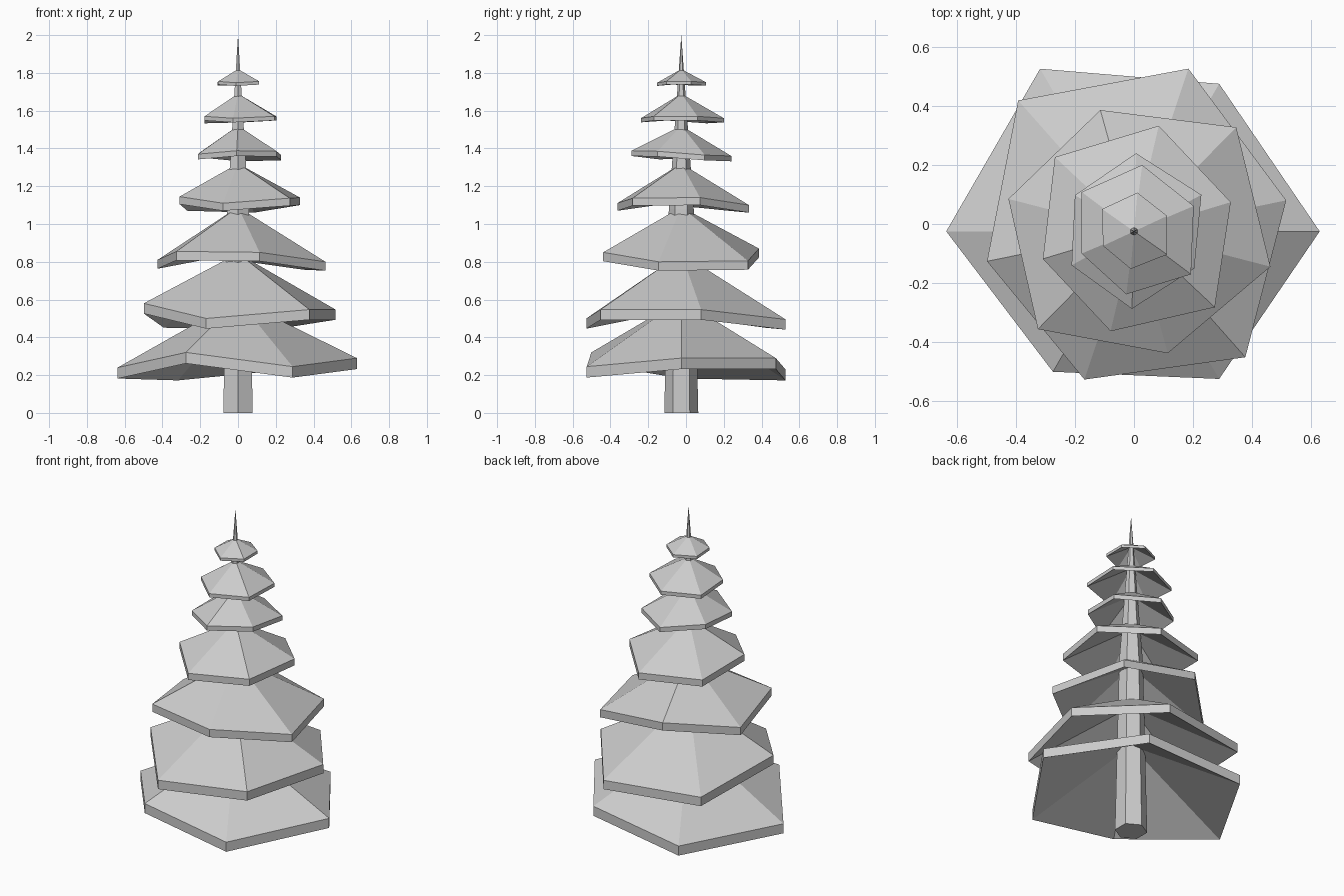
import bpy, bmesh
from math import cos, sin, radians

if "Cube" in bpy.data.objects:
    bpy.data.objects.remove(bpy.data.objects["Cube"])

CENTRE_Y = -0.025


def ring(bm, radii, heights, start):
    """Add a ring of vertices, evenly turned around the trunk axis."""
    step = 360 / len(radii)
    return [bm.verts.new((r * cos(radians(start + i * step)),
                          CENTRE_Y + r * sin(radians(start + i * step)), z))
            for i, (r, z) in enumerate(zip(radii, heights))]


def bridge(bm, lower, upper):
    n = len(lower)
    for i in range(n):
        j = (i + 1) % n
        bm.faces.new((lower[i], lower[j], upper[j], upper[i]))


def fan(bm, rim, z):
    tip = bm.verts.new((0, CENTRE_Y, z))
    for i in range(len(rim)):
        bm.faces.new((rim[i], rim[(i + 1) % len(rim)], tip))


def finish(bm, name):
    bmesh.ops.recalc_face_normals(bm, faces=bm.faces)
    mesh = bpy.data.meshes.new(name)
    bm.to_mesh(mesh)
    bm.free()
    bpy.context.collection.objects.link(bpy.data.objects.new(name, mesh))


# Trunk: six-sided, slightly tapered, then running out to the pointed top
bm = bmesh.new()
base = ring(bm, [0.09] * 6, [0] * 6, 30)
middle = ring(bm, [0.066] * 6, [1.08] * 6, 30)
bm.faces.new(base)
bridge(bm, base, middle)
fan(bm, middle, 2.0)
finish(bm, "trunk")

# Branch tiers: start angle, apex height, thickness, rim radii, rim heights
tiers = [
    (0, 0.60, 0.058, (.63, .578, .637, .637, .55, .578), (.29, .29, .23, .24, .32, .245)),
    (11.5, 0.845, 0.054, (.527, .582, .593, .509, .53, .57), (.547, .495, .505, .58, .50, .547)),
    (-14.5, 1.09, 0.047, (.478, .495, .427, .44, .465, .429), (.80, .805, .87, .81, .855, .85)),
    (16.8, 1.32, 0.04, (.343, .368, .368, .323, .348, .376), (1.14, 1.10, 1.11, 1.145, 1.11, 1.137)),
    (28.5, 1.52, 0.028, (.26, .265, .235, .241, .263, .24), (1.365, 1.36, 1.38, 1.37, 1.388, 1.385)),
    (23, 1.69, 0.022, (.22, .227, .222, .193, .215, .242), (1.57, 1.56, 1.555, 1.57, 1.56, 1.57)),
    (25, 1.82, 0.017, (.124, .132, .132, .116, .128, .137), (1.755, 1.75, 1.75, 1.755, 1.748, 1.755)),
]
for k, (start, apex, thick, radii, heights) in enumerate(tiers, 1):
    bm = bmesh.new()
    upper = ring(bm, radii, heights, start)
    lower = ring(bm, radii, [z - thick for z in heights], start)
    bridge(bm, lower, upper)
    fan(bm, upper, apex)
    fan(bm, lower, apex - thick)   # hollow underside
    finish(bm, f"branch_tier_{k}")
